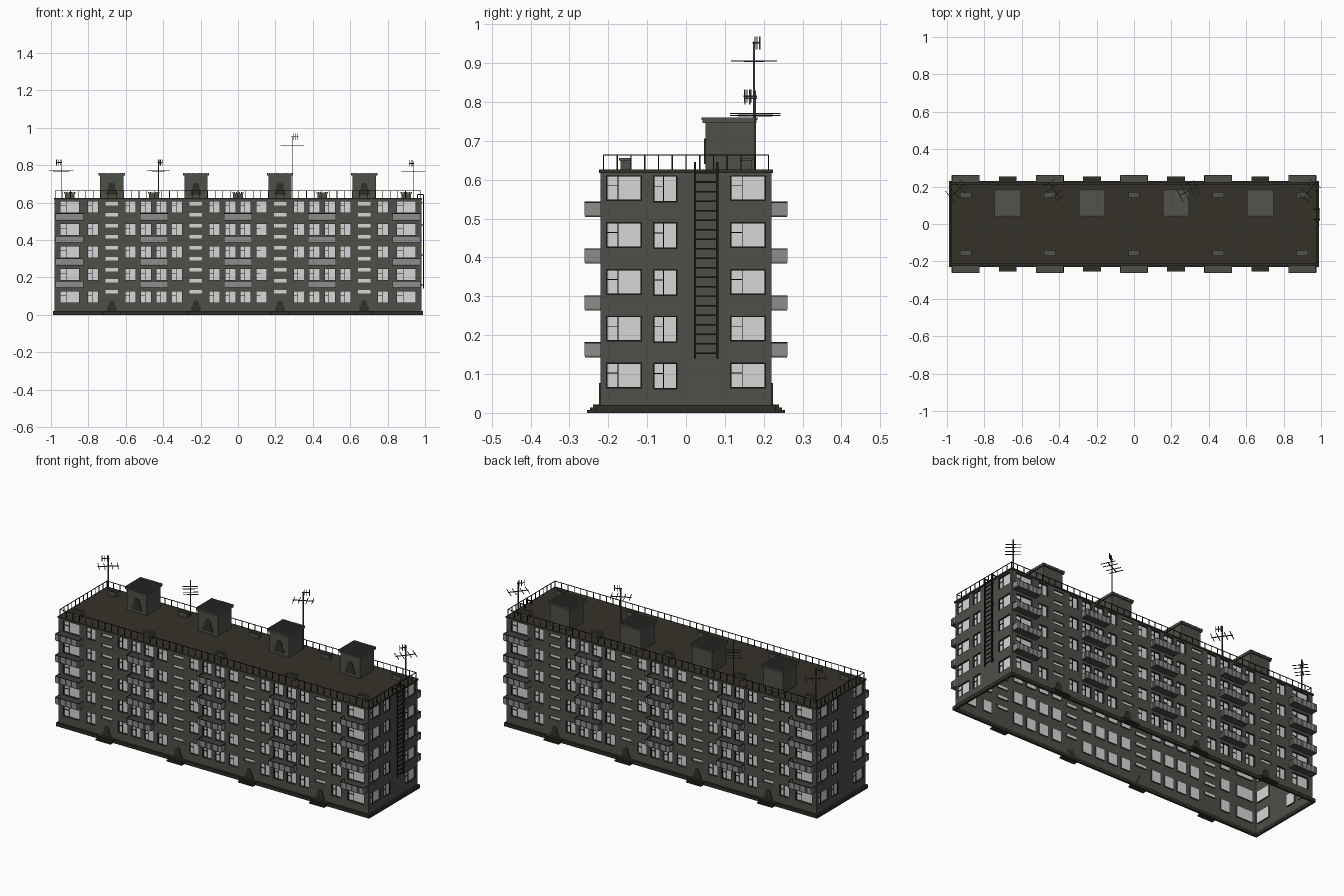
import bpy, bmesh, math
from mathutils import Matrix, Vector

if "Cube" in bpy.data.objects:
    bpy.data.objects.remove(bpy.data.objects["Cube"])


def material(name, r, g, b):
    m = bpy.data.materials.new(name)
    m.diffuse_color = (r, g, b, 1)
    m.use_nodes = True
    m.node_tree.nodes["Principled BSDF"].inputs["Base Color"].default_value = m.diffuse_color
    return m


WALL = material("grey green concrete", 0.075, 0.08, 0.066)
GLASS = material("pale window glass", 0.68, 0.68, 0.68)
ROOF = material("dark roof felt", 0.034, 0.031, 0.022)
BASE = material("dark plinth", 0.028, 0.027, 0.02)
IRON = material("black iron", 0.012, 0.012, 0.011)
SHEET = material("grey corrugated sheet", 0.27, 0.27, 0.27)
SLATE = material("roof house slate", 0.085, 0.085, 0.078)
STEEL = material("antenna steel", 0.06, 0.06, 0.06)
DOOR = material("dark door", 0.03, 0.031, 0.025)


class Part:
    """Collects many boxes and beams into one object."""

    def __init__(self, name, *mats):
        self.name, self.mats, self.bm = name, mats, bmesh.new()

    def box(self, x0, x1, y0, y1, z0, z1, m=Matrix()):
        s = Matrix.Diagonal((x1 - x0, y1 - y0, z1 - z0, 1))
        t = Matrix.Translation(((x0 + x1) / 2, (y0 + y1) / 2, (z0 + z1) / 2))
        bmesh.ops.create_cube(self.bm, size=1, matrix=m @ t @ s)

    def beam(self, a, b, w):
        a, b = Vector(a), Vector(b)
        d = b - a
        q = d.to_track_quat('Z', 'Y').to_matrix().to_4x4()
        self.box(-w / 2, w / 2, -w / 2, w / 2, 0, d.length, Matrix.Translation(a) @ q)

    def finish(self):
        me = bpy.data.meshes.new(self.name)
        self.bm.to_mesh(me)
        self.bm.free()
        for m in self.mats:
            me.materials.append(m)
        ob = bpy.data.objects.new(self.name, me)
        bpy.context.collection.objects.link(ob)
        return ob


HX, HY, TOP, PITCH, DEEP = 0.98, 0.22, 0.62, 0.1205, 0.008
FLOORS = [0.064 + PITCH * i for i in range(5)]
STAIRS = (-0.675, -0.225, 0.225, 0.675)
BAYS = (-0.9, -0.45, 0, 0.45, 0.9)

# Wall frames: local x runs along the wall, local -y points outward
SIDES = {
    "front": Matrix.Translation((0, -HY, 0)),
    "back": Matrix.Rotation(math.pi, 4, 'Z') @ Matrix.Translation((0, -HY, 0)),
    "right": Matrix.Rotation(math.pi / 2, 4, 'Z') @ Matrix.Translation((0, -HX, 0)),
    "left": Matrix.Rotation(-math.pi / 2, 4, 'Z') @ Matrix.Translation((0, -HX, 0)),
}

# Window layout as (u0, u1, z0, z1)
long_windows = []
for z in FLOORS:
    for s in STAIRS:
        for o in (-0.1, 0.1):
            long_windows.append((s + o - 0.029, s + o + 0.029, z, z + 0.064))
    for b in BAYS:
        if abs(b) > 0.8:
            long_windows.append((b - 0.052, b + 0.052, z, z + 0.064))
        else:
            long_windows.append((b - 0.07, b - 0.012, z, z + 0.064))
            long_windows.append((b + 0.012, b + 0.07, z, z + 0.064))
slits = [(s - 0.033, s + 0.033, 0.115 + k * 0.0588, 0.132 + k * 0.0588)
         for s in STAIRS for k in range(9)]
end_windows = []
for z in FLOORS:
    end_windows += [(-0.205, -0.115, z, z + 0.064), (0.115, 0.205, z, z + 0.064),
                    (-0.083, -0.023, z - 0.003, z + 0.064)]


def wall(name, half, holes, m):
    """Single sheet wall with recessed glass in every hole."""
    p = Part(name, WALL, GLASS)
    us = sorted({round(v, 4) for h in holes for v in h[:2]} | {-half, half})
    zs = sorted({round(v, 4) for h in holes for v in h[2:]} | {0.0, TOP})

    def quad(pts, idx=0):
        p.bm.faces.new([p.bm.verts.new(m @ Vector(c)) for c in pts]).material_index = idx

    for a, b in zip(us, us[1:]):
        for c, d in zip(zs, zs[1:]):
            u, z = (a + b) / 2, (c + d) / 2
            if not any(h[0] < u < h[1] and h[2] < z < h[3] for h in holes):
                quad([(a, 0, c), (b, 0, c), (b, 0, d), (a, 0, d)])
    for a, b, c, d in holes:
        ring = [(a, c), (b, c), (b, d), (a, d)]
        quad([(u, DEEP, z) for u, z in ring], 1)
        for (u, z), (v, w) in zip(ring, ring[1:] + ring[:1]):
            quad([(u, 0, z), (v, 0, w), (v, DEEP, w), (u, DEEP, z)])
    bmesh.ops.remove_doubles(p.bm, verts=p.bm.verts, dist=0.0002)
    p.finish()


# Walls and window bars
bars = Part("window_bars", IRON)
for name, m in SIDES.items():
    long = name in ("front", "back")
    windows = long_windows if long else end_windows
    wall(name + "_wall", HX if long else HY, windows + (slits if long else []), m)
    for a, b, c, d in windows:
        w = 0.0012
        split = a + (b - a) * (0.33 if b - a > 0.08 else 0.42)
        mid = c + (d - c) * 0.6
        for u in (a + w, split, b - w):
            bars.box(u - w, u + w, 0.004, 0.0075, c, d, m)
        for u0, u1, z in ((a, b, c + w), (a, b, d - w), (a, split, mid)):
            bars.box(u0, u1, 0.004, 0.0075, z - w, z + w, m)
bars.finish()

# Plinth ring (open underneath) and entrance steps
plinth = Part("plinth_and_steps", BASE)
for s in (-1, 1):
    y0, y1 = sorted((s * 0.219, s * 0.23))
    plinth.box(-0.99, 0.99, y0, y1, 0, 0.02)
    x0, x1 = sorted((s * 0.978, s * 0.99))
    plinth.box(x0, x1, -0.23, 0.23, 0, 0.02)
    for x in STAIRS:
        for k in range(3):
            y0, y1 = sorted((s * 0.22, s * (0.255 - 0.008 * k)))
            plinth.box(x - 0.048, x + 0.048, y0, y1, 0.007 * k, 0.007 * (k + 1))
plinth.finish()

# Doors: plates with a narrower arched head
doors = Part("doors", DOOR)
PROFILE = [(0.028, 0), (0.025, 0.02), (0.017, 0.03), (0.015, 0.048), (0.009, 0.057)]


def door(x, z, m, k=1):
    pts = PROFILE + [(-u, h) for u, h in reversed(PROFILE)]
    f = doors.bm.faces.new([doors.bm.verts.new(m @ Vector((x + u * k, 0.0, z + h * k))) for u, h in pts])
    out = bmesh.ops.extrude_face_region(doors.bm, geom=[f])["geom"]
    vs = [v for v in out if isinstance(v, bmesh.types.BMVert)]
    bmesh.ops.translate(doors.bm, verts=vs, vec=m.to_3x3() @ Vector((0, -0.004, 0)))


for x in STAIRS:
    door(x, 0.02, SIDES["front"])
    door(x, 0.02, SIDES["back"])
    door(x, 0.64, Matrix.Translation((0, 0.05, 0)), 1.15)
doors.finish()

# Balconies: slab, ribbed sheet on three sides, iron hand rail
slabs = Part("balcony_slabs", WALL)
sheets = Part("balcony_sheets", SHEET)
rails = Part("balcony_rails", IRON)
W, OUT = 0.073, -0.04
for m in (SIDES["front"], SIDES["back"]):
    for b in BAYS:
        for i in range(4):
            z = 0.143 + PITCH * i
            slabs.box(b - W, b + W, OUT, 0, z, z + 0.006, m)
            sheets.box(b - W, b + W, OUT, OUT + 0.002, z + 0.005, z + 0.036, m)
            for k in range(17):
                u = b - W + 0.003 + k * (2 * W - 0.006) / 16
                sheets.box(u - 0.002, u + 0.002, OUT - 0.0015, OUT, z + 0.003, z + 0.036, m)
            for s in (-1, 1):
                e = b + s * W
                sheets.box(e - 0.001, e + 0.001, OUT, 0, z + 0.005, z + 0.036, m)
                for k in range(5):
                    v = OUT + 0.004 + k * 0.008
                    sheets.box(e - 0.0022, e + 0.0022, v - 0.002, v + 0.002, z + 0.003, z + 0.036, m)
                rails.box(e - 0.0015, e + 0.0015, OUT, 0, z + 0.036, z + 0.039, m)
            rails.box(b - W, b + W, OUT - 0.001, OUT + 0.002, z + 0.036, z + 0.039, m)
for part in (slabs, sheets, rails):
    part.finish()

# Flat roof
roof = Part("flat_roof", ROOF)
roof.box(-0.985, 0.985, -0.224, 0.224, 0.617, 0.626)
roof.finish()

# Roof guard rail
guard = Part("roof_guard_rail", IRON)
RX, RY, t = 0.977, 0.212, 0.0016
for s in (-1, 1):
    guard.box(-RX, RX, s * RY - t, s * RY + t, 0.662, 0.665)
    guard.box(s * RX - t, s * RX + t, -RY, RY, 0.662, 0.665)
    for k in range(49):
        x = -RX + k * RX / 24
        guard.box(x - t, x + t, s * RY - t, s * RY + t, 0.62, 0.665)
    for k in range(1, 12):
        y = -RY + k * RY / 6
        guard.box(s * RX - t, s * RX + t, y - t, y + t, 0.62, 0.665)
guard.finish()

# Roof houses with ribbed slate tops
houses = Part("roof_houses", WALL)
tops = Part("roof_house_tops", SLATE)
for x in STAIRS:
    houses.box(x - 0.062, x + 0.062, 0.05, 0.175, 0.62, 0.748)
    tops.box(x - 0.07, x + 0.07, 0.042, 0.182, 0.746, 0.756)
    for k in range(15):
        u = x - 0.067 + k * 0.134 / 14
        tops.box(u - 0.003, u + 0.003, 0.04, 0.184, 0.754, 0.76)
houses.finish()
tops.finish()

# Small roof vents with slatted caps
vents = Part("roof_vents", WALL)
caps = Part("roof_vent_caps", SLATE)
for x in BAYS:
    for y in (-0.156, 0.156):
        vents.box(x - 0.026, x + 0.026, y - 0.013, y + 0.013, 0.62, 0.65)
        for k in range(7):
            u = x - 0.027 + k * 0.009
            caps.box(u - 0.003, u + 0.003, y - 0.016, y + 0.016, 0.65, 0.656)
vents.finish()
caps.finish()

# Fire ladder on the right end
ladder = Part("fire_ladder", IRON)
for y in (0.023, 0.08):
    ladder.box(0.99, 0.995, y - 0.003, y + 0.003, 0.14, 0.645)
    ladder.beam((0.9925, y, 0.643), (0.96, y, 0.643), 0.005)
    ladder.beam((0.96, y, 0.645), (0.96, y, 0.62), 0.005)
    for z in (0.16, 0.32, 0.48, 0.6):
        ladder.box(0.978, 0.992, y - 0.002, y + 0.002, z - 0.002, z + 0.002)
for k in range(20):
    z = 0.153 + k * 0.0245
    ladder.box(0.991, 0.994, 0.023, 0.08, z - 0.002, z + 0.002)
ladder.finish()


# Antennas: mast, comb on top, larger cross below
def antenna(i, x, y, top, arm_z, comb_z, angle):
    p = Part("antenna_%d" % i, STEEL)
    base = Vector((x, y, 0))
    d = Vector((math.cos(angle), math.sin(angle), 0))
    n = Vector((-d.y, d.x, 0))
    at = lambda a, b, z: base + d * a + n * b + Vector((0, 0, z))
    p.beam(at(0, 0, 0.62), at(0, 0, top), 0.005)
    p.beam(at(-0.055, 0, arm_z), at(0.055, 0, arm_z), 0.004)
    for a in (-0.05, -0.02, 0.02, 0.05):
        p.beam(at(a, -0.04, arm_z), at(a, 0.04, arm_z), 0.003)
    p.beam(at(-0.035, 0, comb_z), at(0.005, 0, comb_z), 0.004)
    for a in (-0.033, -0.018, -0.005):
        p.beam(at(a, 0, comb_z - 0.017), at(a, 0, comb_z + 0.017), 0.003)
    p.finish()


antenna(1, -0.945, 0.178, 0.83, 0.77, 0.815, 0.7)
antenna(2, -0.425, 0.178, 0.83, 0.77, 0.815, 2.2)
antenna(3, 0.29, 0.175, 0.955, 0.905, 0.952, 3.6)
antenna(4, 0.937, 0.178, 0.82, 0.765, 0.81, 0.9)
